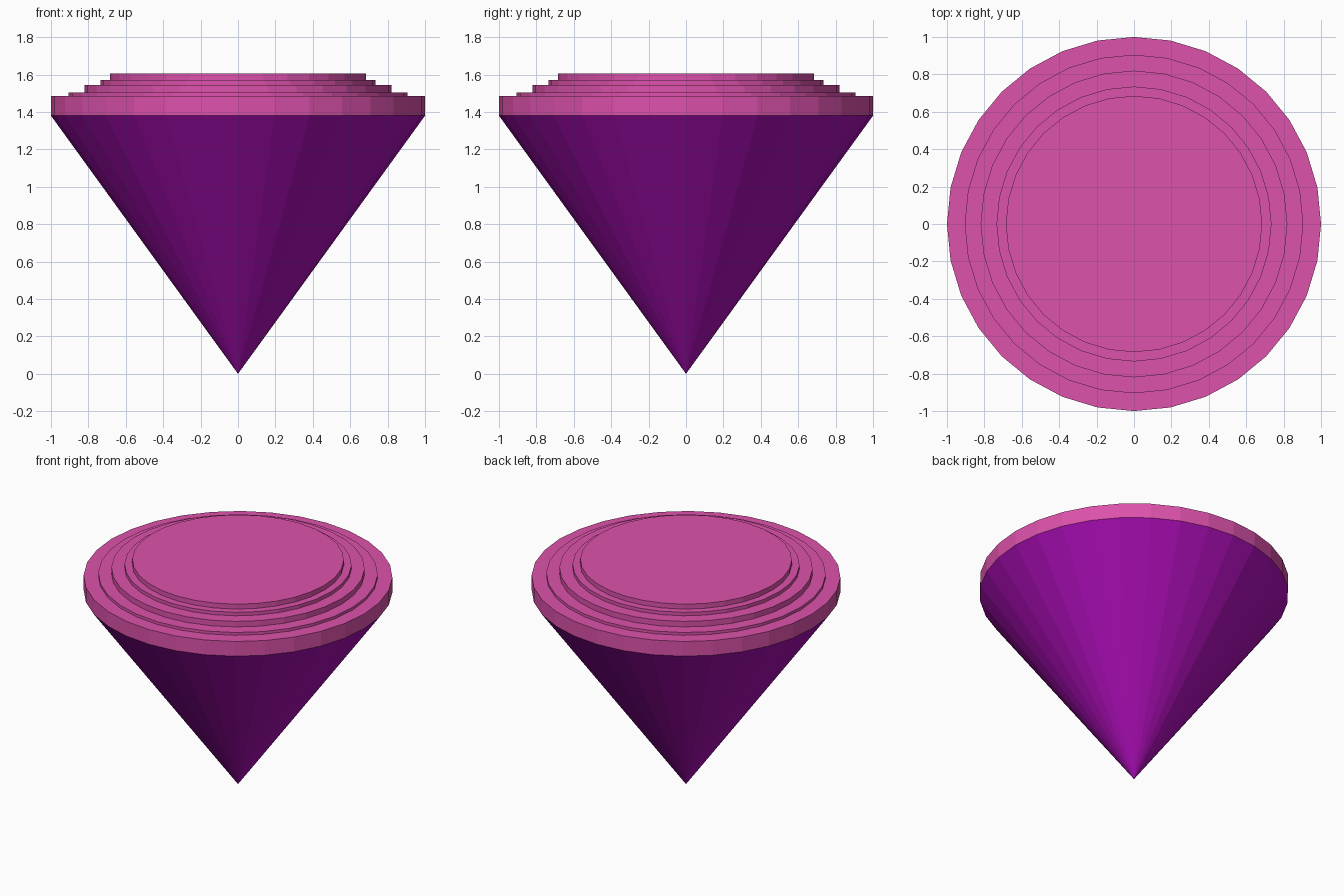
import bpy, bmesh
from math import radians, tau
from mathutils import Matrix

if "Cube" in bpy.data.objects:
    bpy.data.objects.remove(bpy.data.objects["Cube"])

SIDES = 32


def material(name, rgb):
    mat = bpy.data.materials.new(name)
    mat.diffuse_color = (*rgb, 1)
    mat.use_nodes = True
    mat.node_tree.nodes["Principled BSDF"].inputs["Base Color"].default_value = mat.diffuse_color
    return mat


def lathe(name, profile, mat):
    """Spin an (r, z) profile around the z axis into a flat-faced solid."""
    bm = bmesh.new()
    verts = [bm.verts.new((r, 0, z)) for r, z in profile]
    edges = [bm.edges.new(pair) for pair in zip(verts, verts[1:])]
    bmesh.ops.spin(bm, geom=verts + edges, cent=(0, 0, 0), axis=(0, 0, 1),
                   angle=tau, steps=SIDES)
    bmesh.ops.remove_doubles(bm, verts=bm.verts, dist=1e-4)
    bmesh.ops.recalc_face_normals(bm, faces=bm.faces)
    mesh = bpy.data.meshes.new(name)
    bm.to_mesh(mesh)
    bm.free()
    mesh.materials.append(mat)
    obj = bpy.data.objects.new(name, mesh)
    bpy.context.collection.objects.link(obj)
    return obj


purple = material("purple", (0.40, 0.004, 0.46))
pink = material("pink", (0.72, 0.084, 0.41))

RIM_Z = 1.38

# Pointed lower body
lathe("cone_body", [(0, 0), (1, RIM_Z), (0, RIM_Z)], purple)

# Stepped lid: each tier is (radius, top height)
tiers = [(1.0, 1.485), (0.905, 1.505), (0.82, 1.545), (0.735, 1.57), (0.685, 1.605)]
profile, z = [(0, RIM_Z)], RIM_Z
for radius, top in tiers:
    profile += [(radius, z), (radius, top)]
    z = top
profile.append((0, z))
lathe("stepped_lid", profile, pink)
